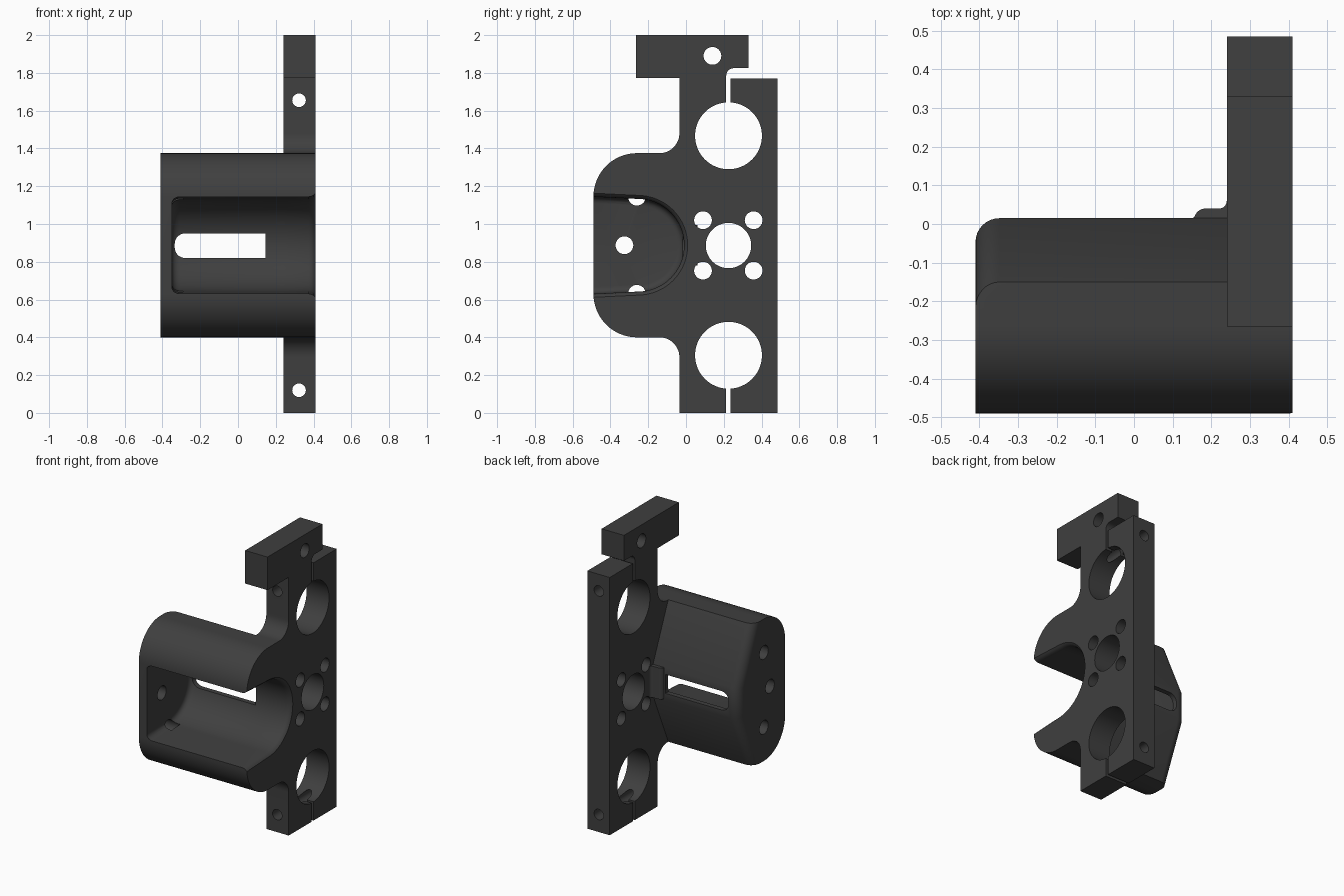
import bpy
import bmesh
import math

if "Cube" in bpy.data.objects:
    bpy.data.objects.remove(bpy.data.objects["Cube"])

MID = 0.8875          # height of the symmetry line of the cradle
INNER, OUTER = 0.24, 0.41   # x faces of the clamp plate

dark = bpy.data.materials.new("dark grey plastic")
dark.diffuse_color = (0.05, 0.05, 0.05, 1)
dark.use_nodes = True
dark.node_tree.nodes["Principled BSDF"].inputs["Base Color"].default_value = dark.diffuse_color


def arc(a, b, r, start, end, n=16):
    """Points of an arc, angles in degrees."""
    out = []
    for i in range(n + 1):
        t = math.radians(start + (end - start) * i / n)
        out.append((a + r * math.cos(t), b + r * math.sin(t)))
    return out


def loft(name, sections, axis):
    """Skin equal-length outlines given as (position along axis, points)."""
    place = {"x": lambda p, s: (s, p[0], p[1]),
             "y": lambda p, s: (p[0], s, p[1]),
             "z": lambda p, s: (p[0], p[1], s)}[axis]
    bm = bmesh.new()
    rings = [[bm.verts.new(place(p, s)) for p in pts] for s, pts in sections]
    for r0, r1 in zip(rings, rings[1:]):
        for i in range(len(r0)):
            j = (i + 1) % len(r0)
            bm.faces.new((r0[i], r0[j], r1[j], r1[i]))
    bm.faces.new(rings[0])
    bm.faces.new(rings[-1][::-1])
    bmesh.ops.recalc_face_normals(bm, faces=bm.faces)
    mesh = bpy.data.meshes.new(name)
    bm.to_mesh(mesh)
    bm.free()
    mesh.materials.append(dark)
    obj = bpy.data.objects.new(name, mesh)
    bpy.context.collection.objects.link(obj)
    return obj


def prism(name, pts, axis, lo, hi):
    return loft(name, [(lo, pts), (hi, pts)], axis)


def rod(a, b, r, axis, lo, hi, n=48):
    return prism("hole_cutter", arc(a, b, r, 0, 360 - 360 / n, n - 1), axis, lo, hi)


def select(obj):
    bpy.ops.object.select_all(action="DESELECT")
    obj.select_set(True)
    bpy.context.view_layer.objects.active = obj


def cut(obj, cutter):
    cutter.hide_render = True
    select(obj)
    mod = obj.modifiers.new("cut", "BOOLEAN")
    mod.operation = "DIFFERENCE"
    mod.solver = "EXACT"
    mod.object = cutter
    bpy.ops.object.modifier_apply(modifier=mod.name)
    bpy.data.objects.remove(cutter)


def smooth(obj):
    select(obj)
    bpy.ops.object.shade_smooth_by_angle(angle=math.radians(30))


# Rounded nose shared by the plate and the cradle, top to bottom
nose = arc(-0.26, 1.145, 0.23, 90, 180) + arc(-0.26, 0.63, 0.23, 180, 270)

# Clamp plate with T-shaped head and two clamping slits
plate_outline = (
    [(0.485, 0), (0.485, 1.77), (0.235, 1.77), (0.235, 1.5), (0.213, 1.5)]
    + arc(0.253, 1.785, 0.04, 180, 90, 8)
    + [(0.33, 1.825), (0.33, 2), (-0.265, 2), (-0.265, 1.773), (-0.035, 1.773)]
    + arc(-0.14, 1.48, 0.105, 0, -90, 12)
    + nose
    + arc(-0.14, 0.295, 0.105, 90, 0, 12)
    + [(-0.035, 0), (0.213, 0), (0.213, 0.25), (0.235, 0.25), (0.235, 0)])
plate = prism("clamp_plate", plate_outline, "x", INNER, OUTER)

# Cradle body with sloped back faces
body_outline = nose + [(-0.15, 0.40), (0.015, 0.78), (0.015, 0.995), (-0.15, 1.375)]
body = prism("cradle_body", body_outline, "x", -0.41, INNER)

# Round the back edges of the closed end
bm = bmesh.new()
bm.from_mesh(body.data)
edges = [e for e in bm.edges
         if all(v.co.x < -0.4 and v.co.y > -0.16 for v in e.verts)]
bmesh.ops.bevel(bm, geom=edges, offset=0.062, offset_type="OFFSET",
                segments=8, profile=0.5, affect="EDGES")
bm.to_mesh(body.data)
bm.free()


# U-shaped cavity, rounded at its floor and flared at its open end
def cavity():
    sections = []
    for x, d in ((-0.35, -0.035), (-0.347, -0.021), (-0.338, -0.01), (-0.325, -0.003),
                 (-0.31, 0), (0.375, 0), (0.39, 0.003), (0.402, 0.01), (0.411, 0.02),
                 (0.43, 0.03)):
        pts = ([(-0.6, MID - 0.262 - d)] + arc(-0.255, MID, 0.245 + d, -88, 88, 40)
               + [(-0.6, MID + 0.262 + d)])
        sections.append((x, pts))
    return loft("cavity_cutter", sections, "x")


cut(plate, cavity())
cut(body, cavity())

# Plate bores: two clamps, centre, four screws, head
bores = [(0.225, 1.467, 0.177), (0.225, 0.305, 0.177), (0.225, 0.886, 0.12),
         (0.14, 1.89, 0.047)]
bores += [(y, z, 0.047) for y in (0.09, 0.358) for z in (0.753, 1.02)]
for y, z, r in bores:
    cut(plate, rod(y, z, r, "x", 0.1, 0.6, 64 if r > 0.1 else 32))

# Clamp screw holes running front to back
for z in (0.12, 1.655):
    cut(plate, rod(0.323, z, 0.036, "y", -0.7, 0.7, 32))

# Screw holes in the closed end
for y, z in ((-0.326, MID), (-0.26, MID + 0.257), (-0.26, MID - 0.257)):
    cut(body, rod(y, z, 0.047, "x", -0.6, -0.29, 32))

# Slot through the back wall
slot = ([(0.145, 0.82), (0.145, 0.95)]
        + arc(-0.28, 0.895, 0.055, 90, 180, 8) + arc(-0.28, 0.875, 0.055, 180, 270, 8))
cut(body, prism("slot_cutter", slot, "y", -0.12, 0.2))

# Small blend block between cradle back and plate
blend = ([(0.15, 0.0), (0.15, 0.015)] + arc(0.185, 0.01, 0.03, 165, 90, 6)
         + arc(0.22, 0.06, 0.02, 270, 360, 6) + [(INNER, 0.0)])
block = prism("blend_block", blend, "z", 0.78, 0.995)

for part in (plate, body, block):
    smooth(part)
